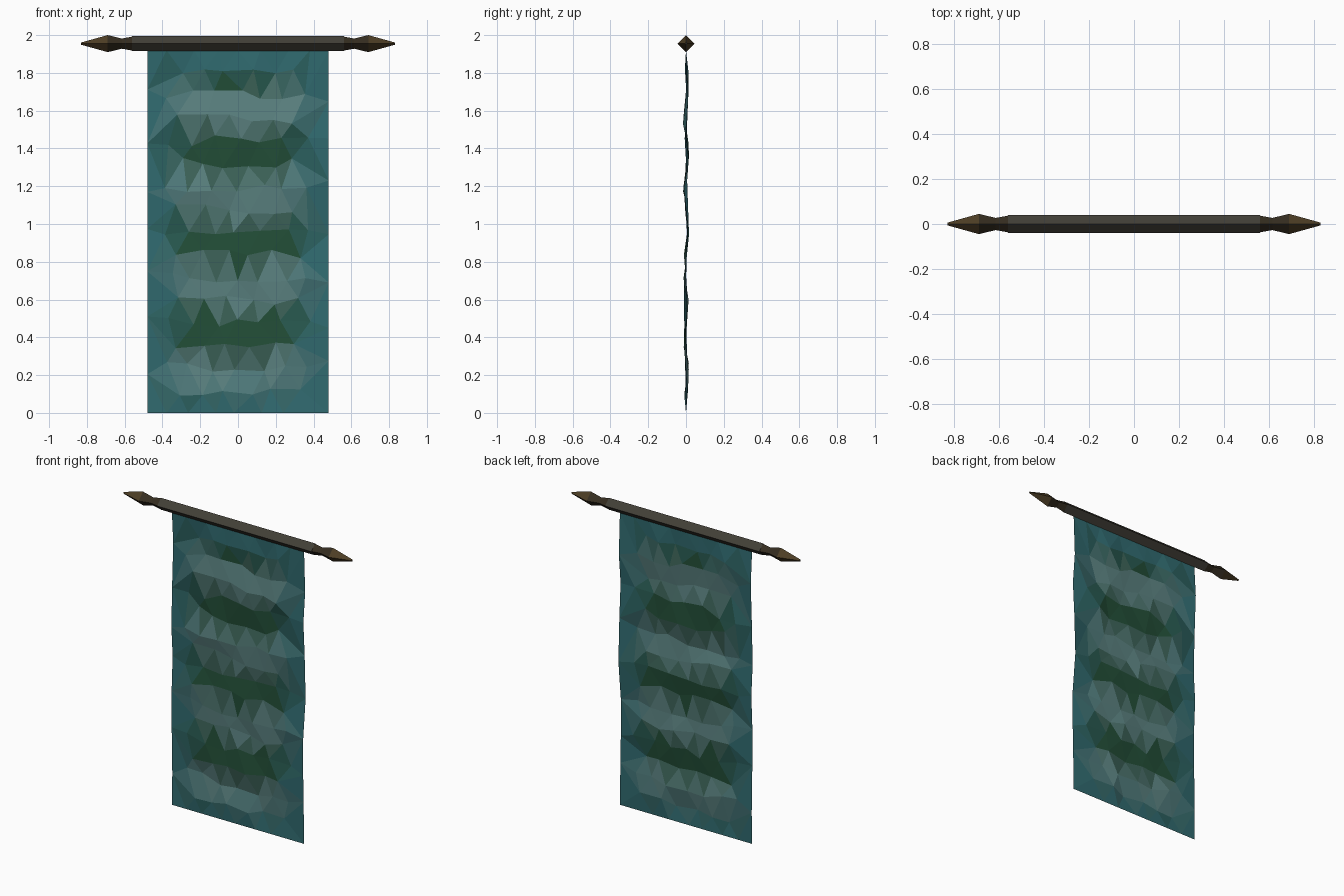
import bpy, bmesh, math, random
from mathutils import Vector
from mathutils.geometry import delaunay_2d_cdt

if "Cube" in bpy.data.objects:
    bpy.data.objects.remove(bpy.data.objects["Cube"])

random.seed(7)
ROD_Z = 1.955


def material(name, rgb):
    m = bpy.data.materials.new(name)
    m.diffuse_color = (*rgb, 1)
    m.use_nodes = True
    m.node_tree.nodes["Principled BSDF"].inputs["Base Color"].default_value = m.diffuse_color
    return m


def new_object(name, bm, mats):
    me = bpy.data.meshes.new(name)
    bm.to_mesh(me)
    bm.free()
    for m in mats:
        me.materials.append(m)
    ob = bpy.data.objects.new(name, me)
    bpy.context.collection.objects.link(ob)
    return ob


def lathe_x(name, profile, mats, sides=4):
    """Four-sided diamond section swept along x; profile holds (x, radius)."""
    bm = bmesh.new()
    rings = [[bm.verts.new((x, r * math.cos(i * math.tau / sides),
                            ROD_Z + r * math.sin(i * math.tau / sides)))
              for i in range(sides)] for x, r in profile]
    for k, (a, b) in enumerate(zip(rings, rings[1:])):
        for i in range(sides):
            j = (i + 1) % sides
            f = bm.faces.new((a[i], a[j], b[j], b[i]))
            f.material_index = min(k, len(mats) - 1)
    bm.faces.new(rings[0])
    bm.faces.new(rings[-1])
    bmesh.ops.recalc_face_normals(bm, faces=bm.faces)
    return new_object(name, bm, mats)


# Rod and pointed finials
wood = material("dark_wood", (0.055, 0.05, 0.038))
neck = material("dark_bronze", (0.035, 0.026, 0.014))
bronze = material("bronze", (0.075, 0.048, 0.018))
lathe_x("rod", [(-0.56, 0.039), (0.56, 0.039)], [wood])
for side, s in (("left", -1), ("right", 1)):
    lathe_x(side + "_finial",
            [(s * 0.56, 0.037), (s * 0.615, 0.027), (s * 0.69, 0.045), (s * 0.83, 0.006)],
            [neck, neck, bronze])

# Cloth: jittered staggered points, triangulated
W, H, ROWS, COLS = 0.48, 1.92, 16, 7
pts = []
for r in range(ROWS + 1):
    z = H * r / ROWS
    border = r in (0, ROWS)
    n = COLS - (r % 2)
    for c in range(n):
        x = -0.37 + 0.74 * c / (COLS - 1) + (0.062 if r % 2 else 0)
        pts.append(Vector((x + random.uniform(-0.025, 0.025),
                           z if border else z + random.uniform(-0.03, 0.03))))
    if r % 2 == 0:
        dz = 0 if border else random.uniform(-0.04, 0.04)
        pts += [Vector((-W, z + dz)), Vector((W, z - dz))]
verts, _, tris = delaunay_2d_cdt(pts, [], [], 0, 0.0001)[:3]

# Cloth colours: teal border, bands of green and pale teal inside
TEAL, GREEN, PALE = (Vector(c) for c in
                     ((0.03, 0.145, 0.16), (0.016, 0.075, 0.038), (0.105, 0.225, 0.22)))
LEVELS = 4
cloth_mats = []
for e in range(LEVELS):
    for b in range(LEVELS):
        inner = GREEN.lerp(PALE, b / (LEVELS - 1))
        cloth_mats.append(material(f"cloth_{e}_{b}", inner.lerp(TEAL, e / (LEVELS - 1))))


def level(t):
    return round(min(max(t, 0), 1) * (LEVELS - 1))


bm = bmesh.new()
for p in verts:
    fade = min(1, p.y / 0.1, (H - p.y) / 0.12)
    y = 0.009 * math.cos(math.tau * (p.y - 1.73) / 0.38 + 1.2 * p.x)
    bm.verts.new((p.x, fade * (y + random.uniform(-0.008, 0.008)), p.y))
bm.verts.ensure_lookup_table()
for t in tris:
    f = bm.faces.new([bm.verts[i] for i in t])
    c = f.calc_center_median()
    band = 0.5 + 0.75 * math.cos(math.tau * (c.z - 1.61 + 0.03 * math.cos(9 * c.x)) / 0.47)
    edge = max((abs(c.x) - 0.26) / 0.19, (c.z - 1.72) / 0.14, (0.22 - c.z) / 0.2)
    f.material_index = level(edge) * LEVELS + level(band)
    if f.normal.y > 0:
        f.normal_flip()
bm.normal_update()
for f in bm.faces:
    if f.normal.y > 0:
        f.normal_flip()
new_object("banner_cloth", bm, cloth_mats)
